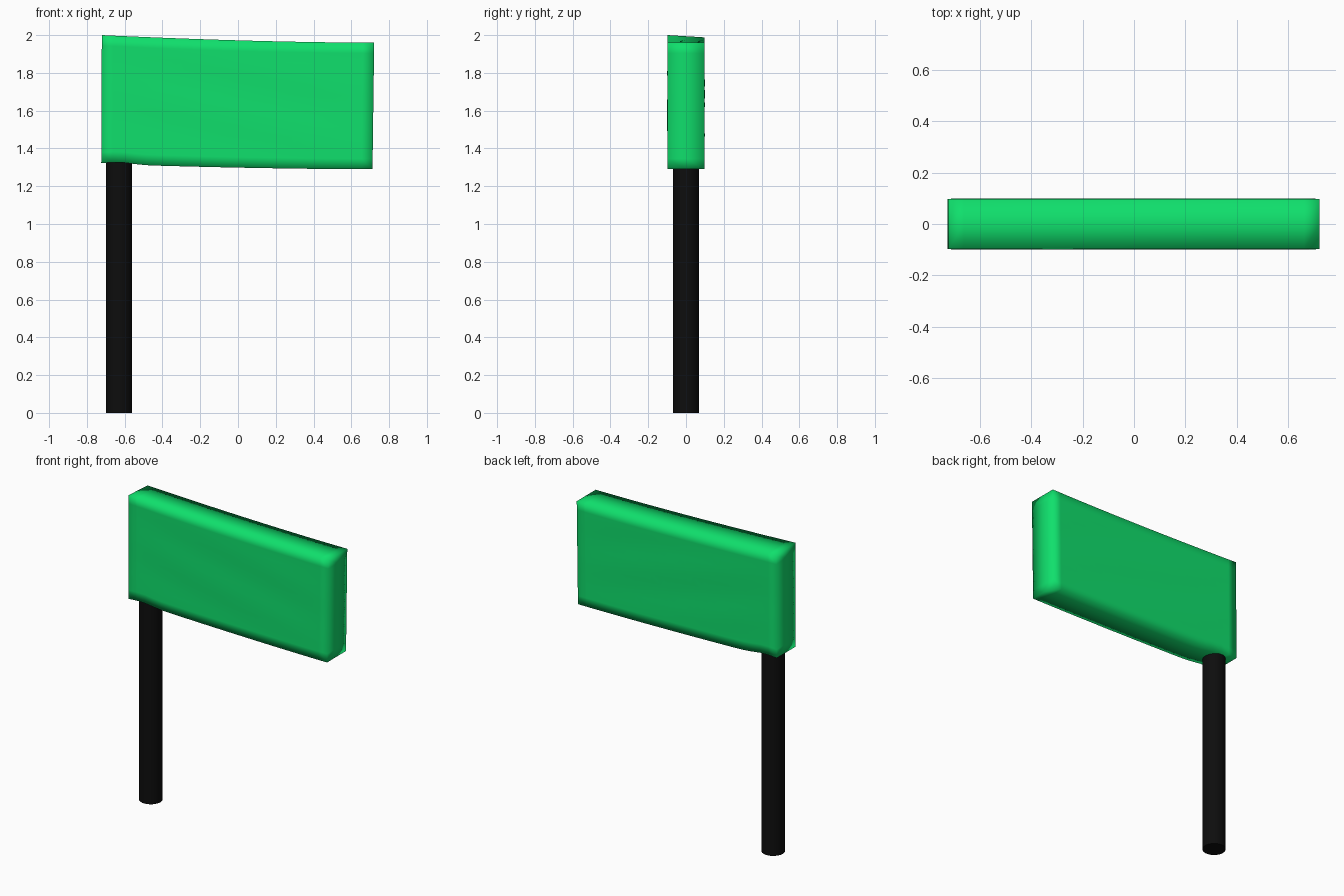
import bpy, bmesh, math

if "Cube" in bpy.data.objects:
    bpy.data.objects.remove(bpy.data.objects["Cube"])


def material(name, color):
    m = bpy.data.materials.new(name)
    m.diffuse_color = color
    m.use_nodes = True
    m.node_tree.nodes["Principled BSDF"].inputs["Base Color"].default_value = m.diffuse_color
    return m


def make_object(name, bm, mat):
    bmesh.ops.recalc_face_normals(bm, faces=bm.faces)
    mesh = bpy.data.meshes.new(name)
    bm.to_mesh(mesh)
    bm.free()
    mesh.materials.append(mat)
    ob = bpy.data.objects.new(name, mesh)
    bpy.context.collection.objects.link(ob)
    return ob


green = material("flag_green", (0.005, 0.74, 0.15, 1))
black = material("pole_black", (0.004, 0.004, 0.004, 1))

# Pole
POLE_X, POLE_TOP = -0.63, 1.335
bm = bmesh.new()
bmesh.ops.create_cone(bm, cap_ends=True, segments=32, radius1=0.07, radius2=0.07, depth=POLE_TOP)
bmesh.ops.translate(bm, verts=bm.verts, vec=(POLE_X, 0, POLE_TOP / 2))
pole = make_object("pole", bm, black)
bpy.context.view_layer.objects.active = pole
pole.select_set(True)
bpy.ops.object.shade_smooth_by_angle(angle=math.radians(40))

# Flag: thick cloth slab, subdivided by slicing a cube
NX, NY, NZ = 24, 2, 12
bm = bmesh.new()
bmesh.ops.create_cube(bm, size=2)
for axis, count in enumerate((NX, NY, NZ)):
    for i in range(1, count):
        co, no = [0, 0, 0], [0, 0, 0]
        co[axis], no[axis] = -1 + 2 * i / count, 1
        bmesh.ops.bisect_plane(bm, geom=bm.verts[:] + bm.edges[:] + bm.faces[:],
                               plane_co=co, plane_no=no)

# Sag the free end, lift over the pole, add faint cloth ripples
for v in bm.verts:
    u, s, w = v.co
    t, h = (u + 1) / 2, (w + 1) / 2
    drop = 1 - (1 - t) ** 1.7
    top = 2.0 - 0.04 * drop - 0.006 * (s + 1) * (1 - t)
    x = 0.721 * u - (0.006 * t + 0.003) * (1 - h)
    bottom = 1.318 - 0.028 * drop + 0.012 * math.exp(-((x - POLE_X) / 0.09) ** 2)
    ripple = 0.0015 * math.sin(7 * w + 3 * u) * (1 - u ** 4) * (1 - w ** 4)
    v.co = (x, 0.098 * s + ripple, bottom + (top - bottom) * h)
for f in bm.faces:
    f.smooth = True
make_object("flag", bm, green)
